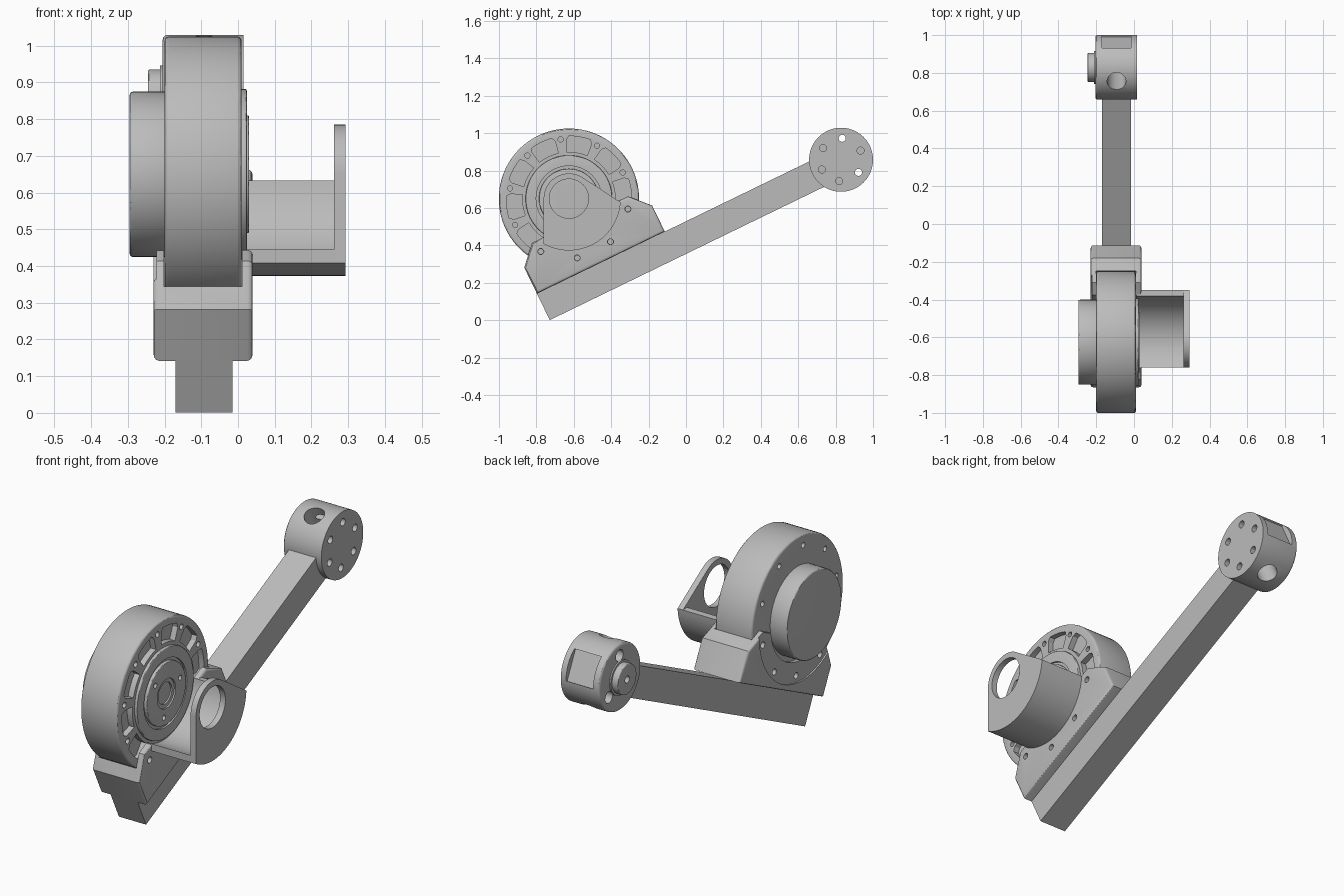
import bpy, bmesh
from math import sin, cos, radians, acos, degrees
from mathutils import Vector, Matrix

old = bpy.data.objects.get("Cube")
if old:
    bpy.data.objects.remove(old, do_unlink=True)

grey = bpy.data.materials.new("plain grey")
grey.use_nodes = True
grey.diffuse_color = (0.5, 0.5, 0.5, 1)
grey.node_tree.nodes["Principled BSDF"].inputs["Base Color"].default_value = (0.5, 0.5, 0.5, 1)

TILT = radians(25.9)
AXIS = (-0.626, 0.65)      # motor axis in (y, z)
HUB = (0.829, 0.858)       # far hub axis in (y, z)
ALONG = Vector((cos(TILT), sin(TILT)))
ACROSS = Vector((-sin(TILT), cos(TILT)))
BOLTS = [26 + 36 * i for i in range(10)]


def polar(center, radius, degree):
    a = radians(degree)
    return (center[0] + radius * cos(a), center[1] + radius * sin(a))


def arc(center, radius, start, end, steps=24):
    return [polar(center, radius, start + (end - start) * i / steps) for i in range(steps + 1)]


def circle(center, radius, sides=72):
    return arc(center, radius, 0, 360, sides)[:-1]


def tilted(origin, points):
    """Map points along and across the bar to (y, z)."""
    return [tuple(Vector(origin) + ALONG * u + ACROSS * v) for u, v in points]


def add_prism(bm, points, x0, x1, bevel=0, sides="both"):
    low = [bm.verts.new((x0, y, z)) for y, z in points]
    high = [bm.verts.new((x1, y, z)) for y, z in points]
    caps = [bm.faces.new(low), bm.faces.new(high)]
    faces = list(caps)
    for i in range(len(points)):
        j = (i + 1) % len(points)
        faces.append(bm.faces.new((low[i], low[j], high[j], high[i])))
    bmesh.ops.recalc_face_normals(bm, faces=faces)
    if bevel:
        chosen = caps if sides == "both" else caps[:1]
        edges = [e for f in chosen for e in f.edges]
        bmesh.ops.bevel(bm, geom=edges, offset=bevel, segments=3, profile=0.5, affect="EDGES")


def finish(name, bm):
    mesh = bpy.data.meshes.new(name)
    bm.to_mesh(mesh)
    bm.free()
    mesh.materials.append(grey)
    obj = bpy.data.objects.new(name, mesh)
    bpy.context.collection.objects.link(obj)
    return obj


def part(name, *prisms):
    bm = bmesh.new()
    for p in prisms:
        add_prism(bm, *p)
    return finish(name, bm)


def cut(obj, cutter):
    mod = obj.modifiers.new("cut", "BOOLEAN")
    mod.operation = "DIFFERENCE"
    mod.solver = "EXACT"
    mod.object = cutter
    bpy.context.view_layer.objects.active = obj
    bpy.ops.object.modifier_apply(modifier=mod.name)
    bpy.data.objects.remove(cutter, do_unlink=True)


def holes(center, ring, angles, radius, x0, x1):
    return [(circle(polar(center, ring, a), radius, 20), x0, x1) for a in angles]


# Motor body with a ring of window pockets and bolt holes
motor = part("motor_body", (circle(AXIS, 0.375, 96), -0.2, 0.01, 0.012))
windows = []
for a in BOLTS:
    mid = a + 18
    windows.append((arc(AXIS, 0.335, mid - 10, mid + 10, 6)
                    + arc(AXIS, 0.315, mid + 12.5, mid + 12.5, 1)[:1]
                    + arc(AXIS, 0.25, mid + 13, mid - 13, 6)
                    + arc(AXIS, 0.315, mid - 12.5, mid - 12.5, 1)[:1], -0.02, 0.05))
cut(motor, part("cutter", *windows))
cut(motor, part("cutter", *holes(AXIS, 0.32, BOLTS, 0.014, -0.02, 0.05),
                *holes(AXIS, 0.32, BOLTS, 0.014, -0.25, -0.17)))

# Motor covers on both sides
part("motor_cover", (circle(AXIS, 0.225), -0.295, -0.19, 0.008))
front_ring = part("motor_front_ring", (circle(AXIS, 0.232), 0.0, 0.024, 0.004))
cut(front_ring, part("cutter", (circle(AXIS, 0.175), 0.014, 0.06)))
output = part("motor_output_disc", (circle(AXIS, 0.16), 0.005, 0.03, 0.004))
cut(output, part("cutter", (circle(AXIS, 0.075), 0.022, 0.06)))
cut(output, part("cutter", (circle(AXIS, 0.055), 0.012, 0.06),
                 *holes(AXIS, 0.118, (20, 140, 260), 0.013, 0.015, 0.06)))

# Long square bar
base = (-0.797, 0.142)
part("bar", (tilted(base, [(0, -0.157), (1.65, -0.157), (1.65, 0), (0, 0)]), -0.17, -0.015))

# Clamp bracket that cradles the motor
outline = [(0, 0), (0.76, 0), (0.76, 0.155), (0.665, 0.256), (0.095, 0.256), (0, 0.155)]
bracket = part("clamp_bracket", (tilted(base, outline), -0.23, 0.04, 0.014))
cut(bracket, part("cutter", (circle(AXIS, 0.377, 96), -0.201, 0.011)))
cut(bracket, part("cutter", (circle(AXIS, 0.25), -0.3, 0.1)))
cut(bracket, part("cutter", (circle(AXIS, 0.355), -0.3, -0.222)))
cut(bracket, part("cutter", *holes(AXIS, 0.32, (242, 278, 314, 350), 0.016, -0.3, 0.1)))

# Curved shell standing off from the bracket, and its ring plate
R_OUT, R_IN, R_EYE, CORNER = 0.277, 0.245, 0.135, -4
left_out = 180 + degrees(acos(R_EYE / R_OUT))
left_in = 180 + degrees(acos(R_EYE / R_IN))
part("support_shell", (arc(AXIS, R_OUT, left_out, 360 + CORNER)
                       + arc(AXIS, R_IN, 360 + CORNER, left_in), 0.012, 0.27))
tangent = CORNER + degrees(acos(R_EYE / R_OUT))
plate = part("support_plate", (arc(AXIS, R_OUT, left_out, 360 + CORNER)
                               + arc(AXIS, R_EYE, tangent, 180), 0.262, 0.293))
cut(plate, part("cutter", (circle(AXIS, 0.105), 0.2, 0.4)))

# Hub at the far end, with end pocket, cross hole and bolt holes
hub = part("end_hub", (circle(HUB, 0.171, 80), -0.205, 0.015, 0.012, "low"))
pocket = tilted(HUB, [(0.142, -0.078), (0.25, -0.078), (0.25, 0.078), (0.142, 0.078)])
cut(hub, part("cutter", (pocket, -0.17, -0.015)))
bm = bmesh.new()
bmesh.ops.create_cone(bm, cap_ends=True, segments=40, radius1=0.05, radius2=0.05, depth=0.6,
                      matrix=Matrix.Translation((-0.0925, *HUB)) @ Matrix.Rotation(TILT, 4, "X"))
cut(hub, finish("cutter", bm))
through = (87, -36)
cut(hub, part("cutter", *holes(HUB, 0.115, through, 0.019, -0.3, 0.1),
              *holes(HUB, 0.115, (25, 147, 207, 265), 0.019, -0.02, 0.1)))
cut(hub, part("cutter", *holes(HUB, 0.115, through, 0.03, -0.3, -0.16)))

# Stepped boss on the hub
part("hub_boss_step", (circle(HUB, 0.088, 48), -0.212, -0.2))
boss = part("hub_boss", (circle(HUB, 0.077, 48), -0.245, -0.2, 0.004, "low"))
cut(boss, part("cutter", (circle(HUB, 0.018, 20), -0.3, -0.22)))

# Smooth the round surfaces, keep the edges sharp
bpy.ops.object.select_all(action="DESELECT")
for obj in bpy.context.collection.objects:
    if obj.type == "MESH":
        obj.select_set(True)
        bpy.context.view_layer.objects.active = obj
bpy.ops.object.shade_smooth_by_angle(angle=radians(30))
